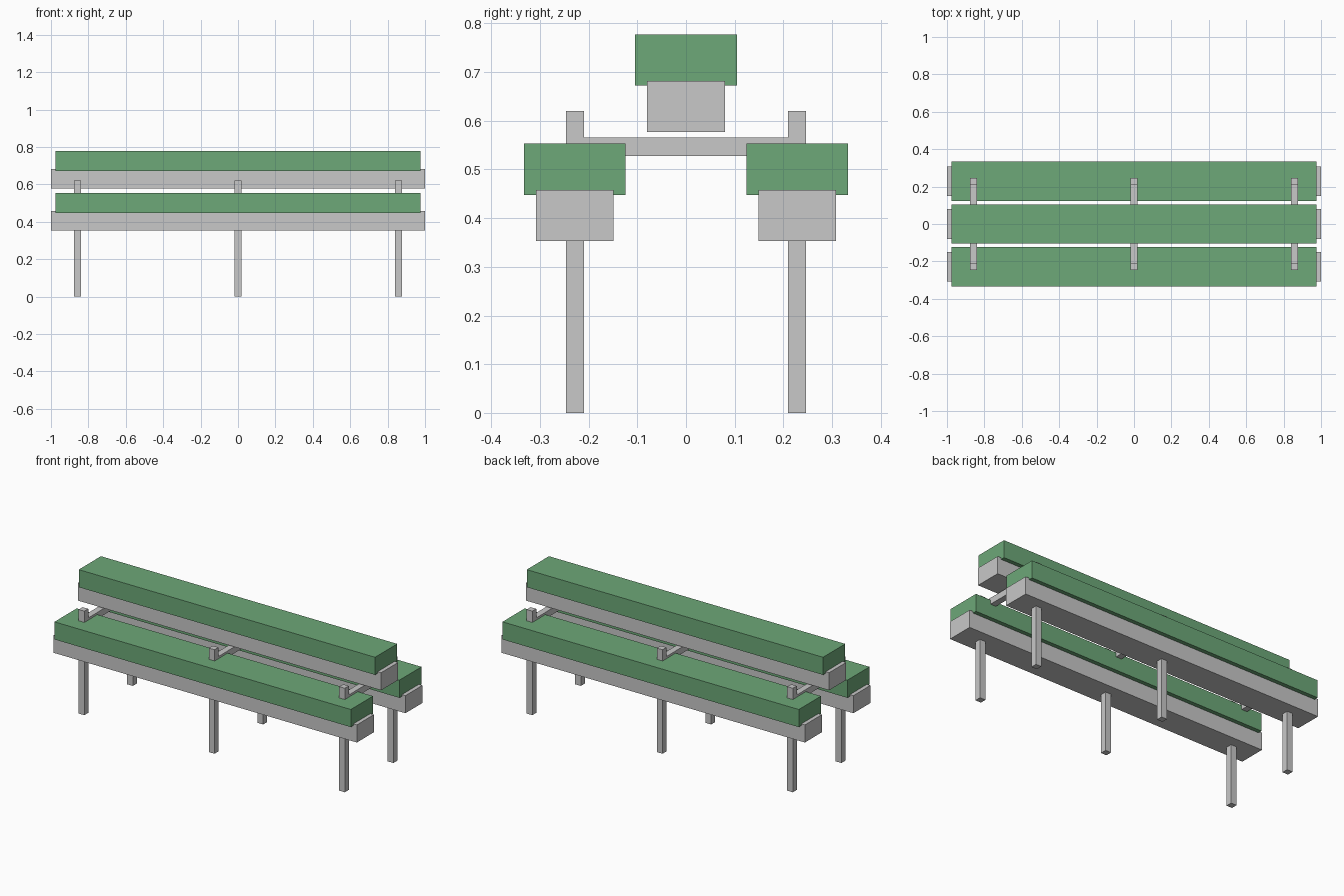
import bpy
import bmesh
from mathutils import Matrix, Vector

cube = bpy.data.objects.get("Cube")
if cube:
    bpy.data.objects.remove(cube, do_unlink=True)


def make_material(name, rgb):
    mat = bpy.data.materials.new(name)
    mat.use_nodes = True
    color = (*rgb, 1.0)
    mat.diffuse_color = color
    mat.node_tree.nodes["Principled BSDF"].inputs["Base Color"].default_value = color
    return mat


grey = make_material("light grey", (0.578, 0.578, 0.578))
green = make_material("leaf green", (0.153, 0.392, 0.188))


def box(name, center, size, mat):
    bm = bmesh.new()
    bmesh.ops.create_cube(bm, size=1.0, matrix=Matrix.Diagonal((*size, 1.0)))
    mesh = bpy.data.meshes.new(name)
    bm.to_mesh(mesh)
    bm.free()
    mesh.materials.append(mat)
    obj = bpy.data.objects.new(name, mesh)
    obj.location = Vector(center)
    bpy.context.collection.objects.link(obj)
    return obj


ROW_Y = 0.2285      # distance of outer rows from the centre line
BAR = 0.037         # thickness of the frame bars


# Planter trough with a block of foliage overhanging its sides
def planter(prefix, y, z):
    box(prefix + "_trough", (0, y, z + 0.0525), (2.0, 0.16, 0.105), grey)
    box(prefix + "_foliage", (0, y, z + 0.1475), (1.954, 0.209, 0.105), green)


planter("front", -ROW_Y, 0.353)
planter("back", ROW_Y, 0.353)
planter("upper", 0, 0.577)

# Frames: two posts joined by a crossbar
for label, x in (("right", -0.859), ("middle", 0), ("left", 0.859)):
    for side, sign in (("front", -1), ("back", 1)):
        box(f"{label}_{side}_post", (x, sign * ROW_Y, 0.31), (BAR, BAR, 0.62), grey)
    box(label + "_crossbar", (x, 0, 0.547), (BAR, 2 * ROW_Y - BAR, 0.038), grey)
